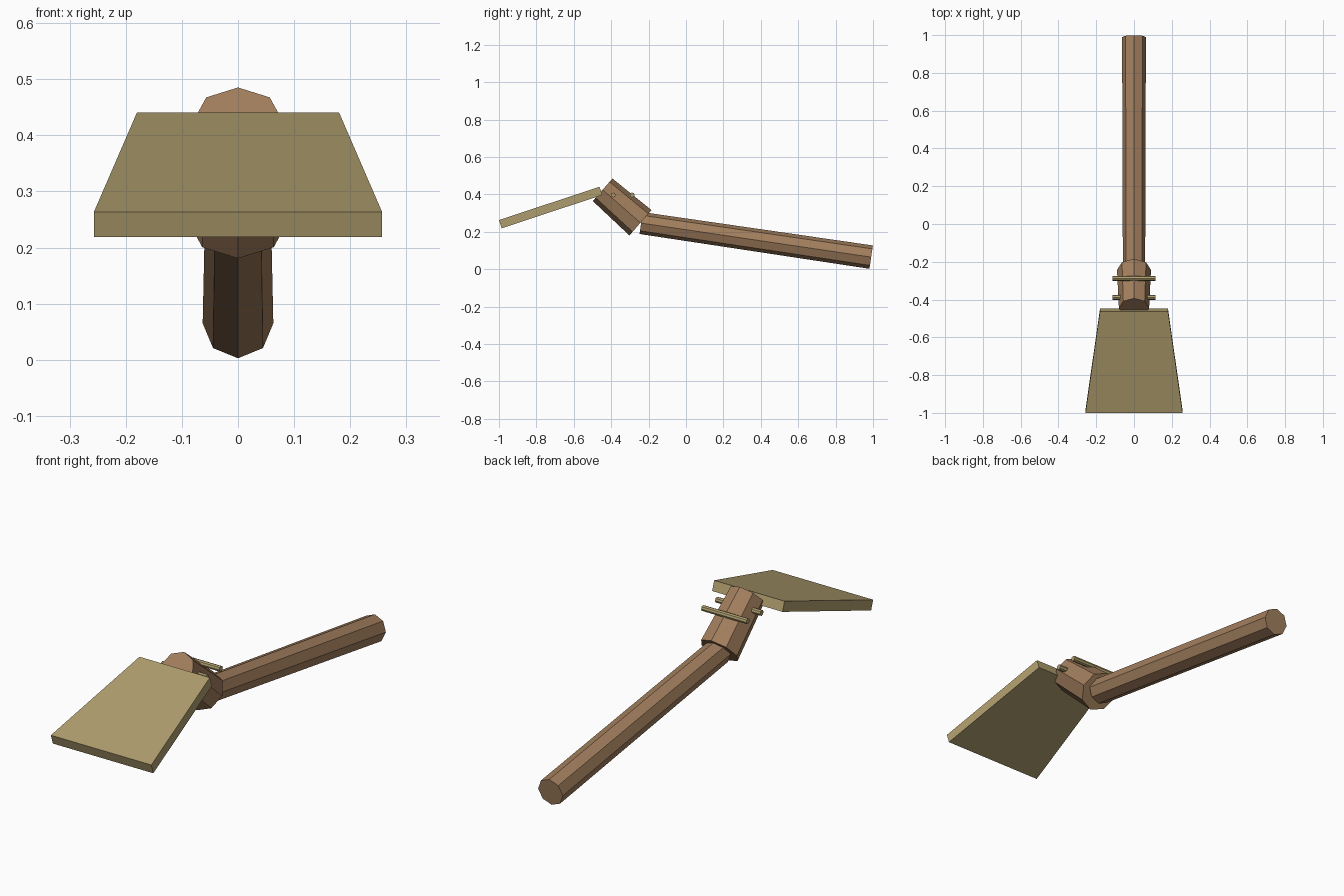
import bpy
import bmesh
from math import sin, cos, pi
from mathutils import Vector

cube = bpy.data.objects.get("Cube")
if cube:
    bpy.data.objects.remove(cube)


def make_material(name, rgb):
    mat = bpy.data.materials.new(name)
    mat.use_nodes = True
    mat.diffuse_color = (*rgb, 1)
    bsdf = next(n for n in mat.node_tree.nodes if n.type == "BSDF_PRINCIPLED")
    bsdf.inputs["Base Color"].default_value = (*rgb, 1)
    return mat


wood = make_material("brown wood", (0.36, 0.21, 0.11))
horn = make_material("pale olive", (0.43, 0.34, 0.155))


def loft(name, rings, mat):
    """Join matching rings of points into a closed, flat-shaded solid."""
    bm = bmesh.new()
    first, last = [[bm.verts.new(p) for p in ring] for ring in rings]
    count = len(first)
    for i in range(count):
        j = (i + 1) % count
        bm.faces.new((first[i], first[j], last[j], last[i]))
    bm.faces.new(first[::-1])
    bm.faces.new(last)
    bmesh.ops.recalc_face_normals(bm, faces=bm.faces)
    mesh = bpy.data.meshes.new(name)
    bm.to_mesh(mesh)
    bm.free()
    mesh.materials.append(mat)
    obj = bpy.data.objects.new(name, mesh)
    bpy.context.collection.objects.link(obj)
    return obj


def rod(name, start, end, r_start, r_end, sides, mat):
    """Tapered rod between two points, with a corner facing upward."""
    start, end = Vector(start), Vector(end)
    axis = (end - start).normalized()
    up = Vector((0, 0, 1))
    up = (up - axis * up.dot(axis)).normalized()
    side = axis.cross(up)
    turns = [2 * pi * i / sides for i in range(sides)]
    rings = [[c + r * (cos(a) * up + sin(a) * side) for a in turns]
             for c, r in ((start, r_start), (end, r_end))]
    return loft(name, rings, mat)


# Long handle and the angled socket at its front end
rod("handle", (0, -0.24, 0.247), (0, 0.99, 0.065), 0.059, 0.063, 8, wood)
rod("socket", (0, -0.446, 0.425), (0, -0.2435, 0.2485), 0.08, 0.09, 8, wood)

# Cross pins: one through the socket, one resting on it
for name, y in (("front_pin", -0.389), ("rear_pin", -0.288)):
    rod(name, (-0.115, y, 0.397), (0.115, y, 0.397), 0.013, 0.013, 8, horn)

# Flat blade, wider at the cutting edge
drop = Vector((0, 0.0145, -0.044))
rings = []
for half, y, z in ((0.257, -1.0, 0.263), (0.18, -0.4626, 0.441)):
    left, right = Vector((half, y, z)), Vector((-half, y, z))
    rings.append([left, right, right + drop, left + drop])
loft("blade", rings, horn)
